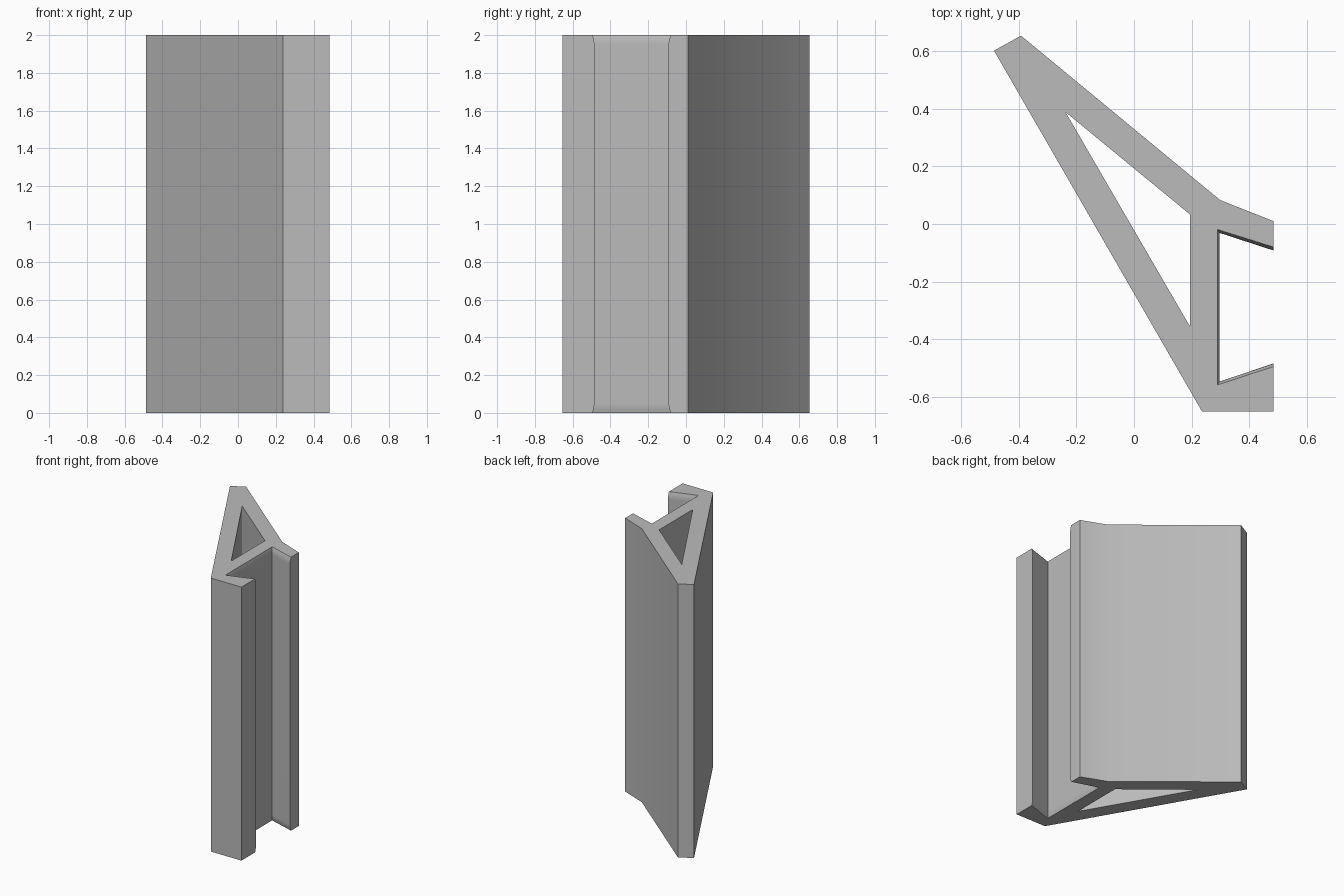
import bpy, bmesh, math

cube = bpy.data.objects.get("Cube")
if cube:
    bpy.data.objects.remove(cube, do_unlink=True)

HEIGHT = 2.0
FLARE_LENGTH = 0.05

# Fixed outline, from the slot's back lip round to its front lip
OUTER = [(0.485, 0.01), (0.3, 0.083), (-0.393, 0.655), (-0.487, 0.603),
         (0.237, -0.653), (0.485, -0.653)]
# Slot outline at mid height and where it flares open at the ends
SLOT_MID = [(0.485, -0.485), (0.298, -0.548), (0.298, -0.031), (0.485, -0.092)]
SLOT_END = [(0.485, -0.496), (0.29, -0.56), (0.29, -0.019), (0.485, -0.08)]
# Triangular bore
BORE = [(-0.238, 0.389), (0.195, 0.033), (0.195, -0.357)]


def outline(flare):
    slot = [(a[0] + (b[0] - a[0]) * flare, a[1] + (b[1] - a[1]) * flare)
            for a, b in zip(SLOT_MID, SLOT_END)]
    return OUTER + slot


def skin(bm, levels):
    """Stack closed rings of (z, points) and join them with side faces."""
    rings = [[bm.verts.new((x, y, z)) for x, y in pts] for z, pts in levels]
    for low, high in zip(rings, rings[1:]):
        for i in range(len(low)):
            j = (i + 1) % len(low)
            bm.faces.new((low[i], low[j], high[j], high[i]))
    return rings[0], rings[-1]


def ring_edges(bm, ring):
    return [bm.edges.get((a, b)) for a, b in zip(ring, ring[1:] + ring[:1])]


# Heights and flare amounts follow a rounded mouth at both ends
steps = 5
mouth = []
for i in range(steps + 1):
    angle = math.pi / 2 * i / steps
    mouth.append((FLARE_LENGTH * (1 - math.cos(angle)), 1 - math.sin(angle)))
mouth = [(FLARE_LENGTH - z, 1 - f) for z, f in reversed(mouth)]
mouth = [(z, (1 - z / FLARE_LENGTH) ** 2) for z, f in mouth]
profile = mouth + [(HEIGHT - z, f) for z, f in reversed(mouth)]

bm = bmesh.new()
body = skin(bm, [(z, outline(f)) for z, f in profile])
bore = skin(bm, [(0, BORE), (HEIGHT, BORE)])

# End caps with the bore left open
for outer, inner in zip(body, bore):
    bmesh.ops.triangle_fill(bm, use_beauty=True,
                            edges=ring_edges(bm, outer) + ring_edges(bm, inner))
bmesh.ops.recalc_face_normals(bm, faces=bm.faces[:])

mesh = bpy.data.meshes.new("slotted_extrusion")
bm.to_mesh(mesh)
bm.free()
extrusion = bpy.data.objects.new("slotted_extrusion", mesh)
bpy.context.collection.objects.link(extrusion)

# Plain grey finish
grey = bpy.data.materials.new("plain_grey")
grey.use_nodes = True
colour = (0.5, 0.5, 0.5, 1)
grey.diffuse_color = colour
grey.node_tree.nodes["Principled BSDF"].inputs["Base Color"].default_value = colour
mesh.materials.append(grey)

bpy.ops.object.select_all(action='DESELECT')
extrusion.select_set(True)
bpy.context.view_layer.objects.active = extrusion
bpy.ops.object.shade_smooth_by_angle(angle=math.radians(30))
